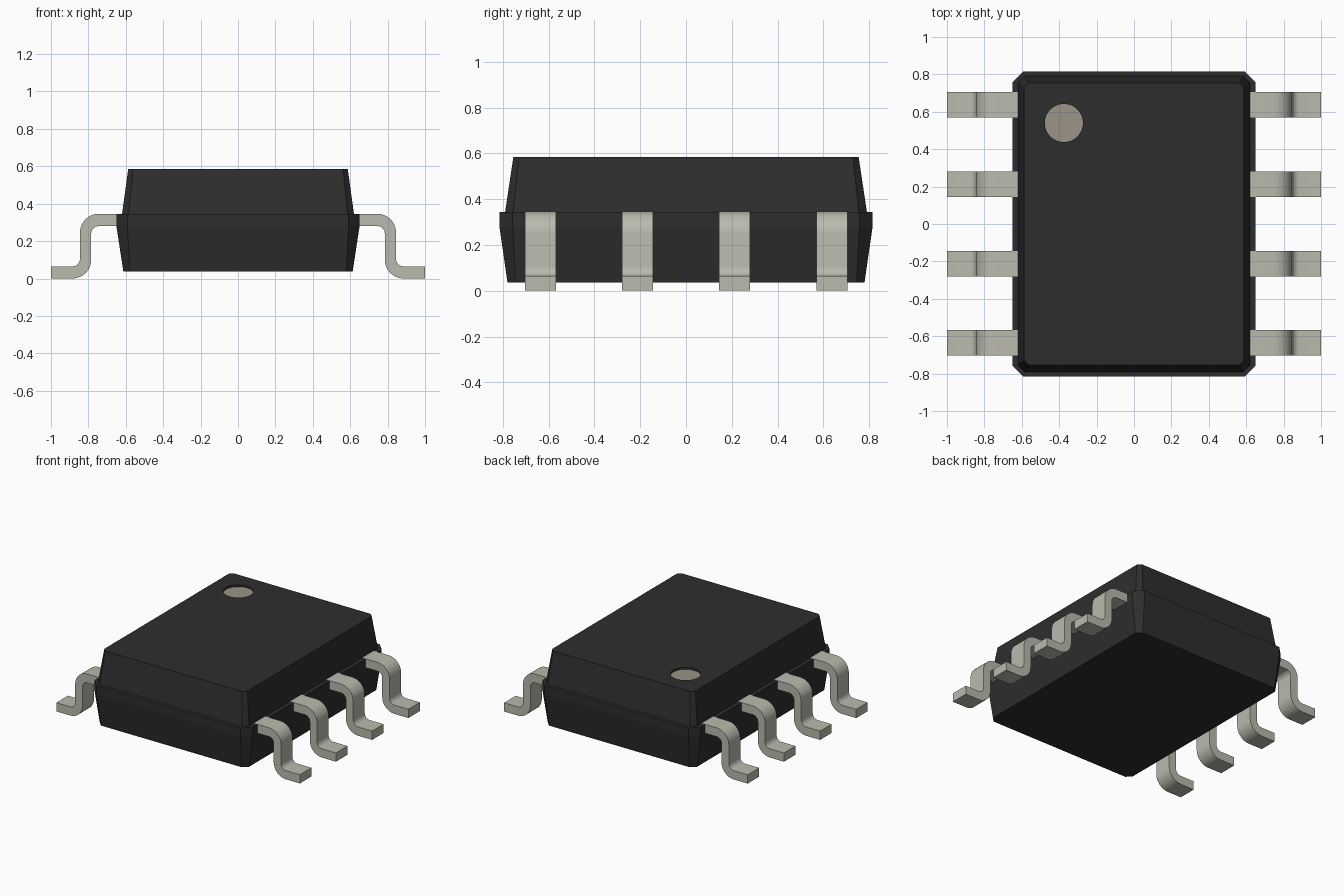
import bpy
import bmesh
from math import cos, sin, radians, hypot

cube = bpy.data.objects.get("Cube")
if cube:
    bpy.data.objects.remove(cube, do_unlink=True)


def material(name, rgb):
    m = bpy.data.materials.new(name)
    m.use_nodes = True
    m.diffuse_color = (*rgb, 1)
    m.node_tree.nodes["Principled BSDF"].inputs["Base Color"].default_value = (*rgb, 1)
    return m


BLACK = material("black plastic", (0.027, 0.027, 0.027))
METAL = material("tinned metal", (0.49, 0.49, 0.425))
TAN = material("marker tan", (0.325, 0.295, 0.242))


def make_object(name, bm, *mats):
    bmesh.ops.recalc_face_normals(bm, faces=bm.faces[:])
    mesh = bpy.data.meshes.new(name)
    bm.to_mesh(mesh)
    bm.free()
    for m in mats:
        mesh.materials.append(m)
    obj = bpy.data.objects.new(name, mesh)
    bpy.context.collection.objects.link(obj)
    return obj


def select_only(obj):
    bpy.ops.object.select_all(action='DESELECT')
    obj.select_set(True)
    bpy.context.view_layer.objects.active = obj


# Moulded body: stacked chamfered rectangles (half x, half y, chamfer, z)
SECTIONS = [
    (0.613, 0.780, 0.035, 0.037),
    (0.650, 0.815, 0.058, 0.280),
    (0.650, 0.815, 0.058, 0.345),
    (0.620, 0.790, 0.035, 0.345),
    (0.587, 0.754, 0.025, 0.585),
]
bm = bmesh.new()
rings = []
for hx, hy, c, z in SECTIONS:
    outline = [(hx, hy - c), (hx - c, hy), (c - hx, hy), (-hx, hy - c),
               (-hx, c - hy), (c - hx, -hy), (hx - c, -hy), (hx, c - hy)]
    rings.append([bm.verts.new((x, y, z)) for x, y in outline])
for a, b in zip(rings, rings[1:]):
    for i in range(8):
        j = (i + 1) % 8
        bm.faces.new((a[i], a[j], b[j], b[i]))
bm.faces.new(rings[0][::-1])
bm.faces.new(rings[-1])
body = make_object("body", bm, BLACK, TAN)

# Shallow round recess marking the first pin
DOT_X, DOT_Y, DOT_R, DOT_Z = -0.375, 0.54, 0.102, 0.570
bpy.ops.mesh.primitive_cylinder_add(vertices=48, radius=DOT_R, depth=0.1,
                                    location=(DOT_X, DOT_Y, DOT_Z + 0.05))
cutter = bpy.context.object
cutter.name = "recess_cutter"
cutter.hide_render = True
cutter.data.materials.append(BLACK)
select_only(body)
cut = body.modifiers.new("recess", 'BOOLEAN')
cut.operation = 'DIFFERENCE'
cut.solver = 'EXACT'
cut.object = cutter
bpy.ops.object.modifier_apply(modifier=cut.name)
bpy.data.objects.remove(cutter, do_unlink=True)
for f in body.data.polygons:
    near = hypot(f.center.x - DOT_X, f.center.y - DOT_Y) < DOT_R
    floor = near and abs(f.center.z - DOT_Z) < 0.002 and f.normal.z > 0.9
    f.material_index = 1 if floor else 0


# Gull-wing pins: a bent strip profile in x-z, extruded along y
def arc(cx, cz, r, start, end, steps=8):
    angles = [radians(start + (end - start) * i / steps) for i in range(steps + 1)]
    return [(cx + r * cos(t), cz + r * sin(t)) for t in angles]


PIN_TOP = 0.346
PROFILE = ([(0.60, PIN_TOP)]
           + arc(0.745, PIN_TOP - 0.10, 0.10, 90, 0)
           + arc(0.885, 0.105, 0.04, 180, 270)
           + [(1.0, 0.065), (1.0, 0.0)]
           + arc(0.885, 0.10, 0.10, 270, 180)
           + arc(0.745, 0.24, 0.04, 0, 90)
           + [(0.60, 0.28)])
PIN_WIDTH = 0.135


def add_pin(name, side, y):
    bm = bmesh.new()
    face = bm.faces.new([bm.verts.new((side * x, y - PIN_WIDTH / 2, z)) for x, z in PROFILE])
    ext = bmesh.ops.extrude_face_region(bm, geom=[face], use_keep_orig=True)
    moved = [v for v in ext["geom"] if isinstance(v, bmesh.types.BMVert)]
    bmesh.ops.translate(bm, verts=moved, vec=(0, PIN_WIDTH, 0))
    pin = make_object(name, bm, METAL)
    select_only(pin)
    bpy.ops.object.shade_smooth_by_angle(angle=radians(35))


for label, side in (("left", 1), ("right", -1)):
    for n, y in enumerate((-0.635, -0.212, 0.212, 0.637), 1):
        add_pin(f"{label}_pin_{n}", side, y)
